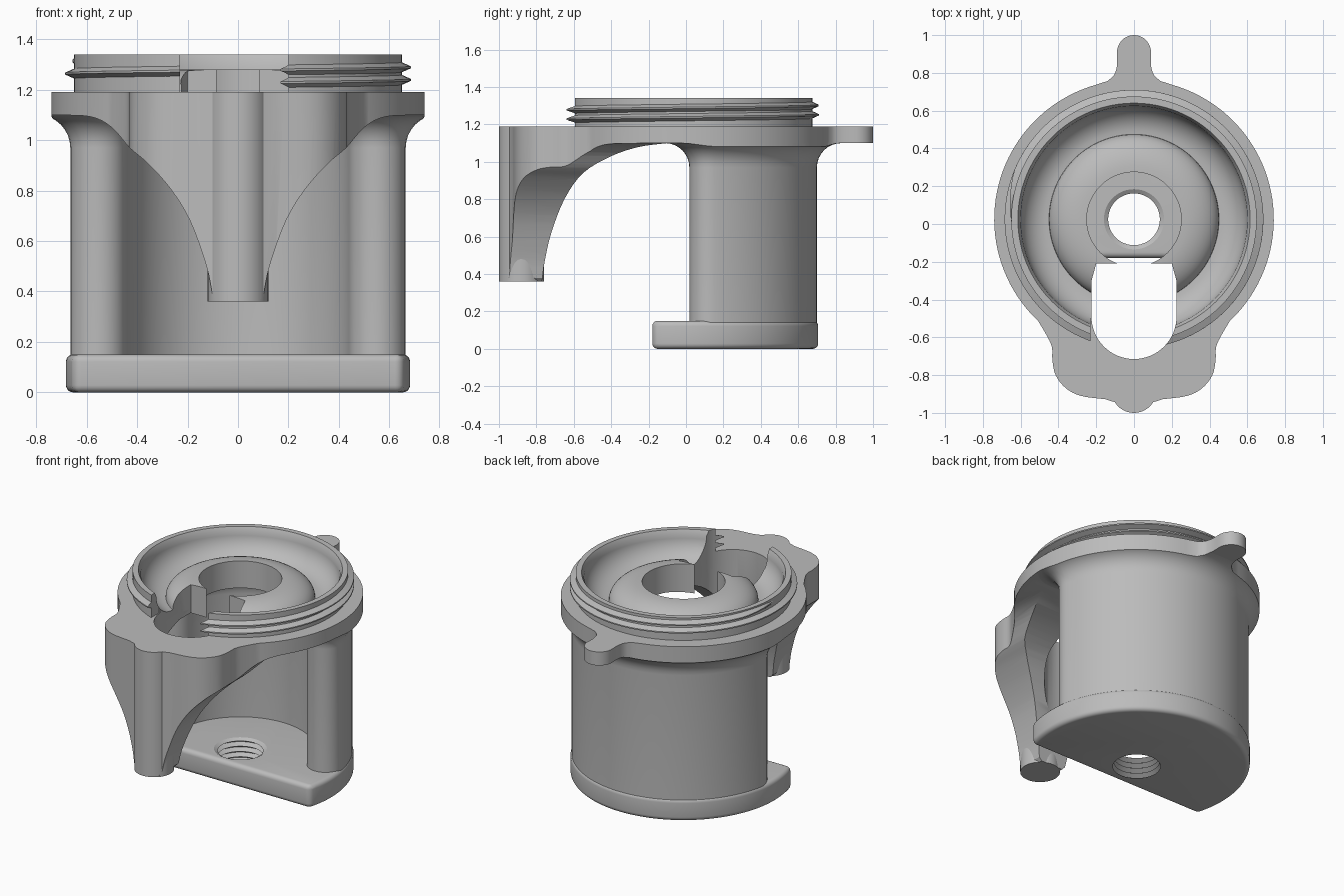
import bpy, bmesh, math
from mathutils import Vector

if "Cube" in bpy.data.objects:
    bpy.data.objects.remove(bpy.data.objects["Cube"])

CY = 0.025                      # axis of the round parts sits at (0, CY)
grey = bpy.data.materials.new("grey")
grey.diffuse_color = (0.5, 0.5, 0.5, 1)
grey.use_nodes = True
grey.node_tree.nodes["Principled BSDF"].inputs["Base Color"].default_value = grey.diffuse_color


def finish(bm, name):
    bmesh.ops.recalc_face_normals(bm, faces=bm.faces)
    me = bpy.data.meshes.new(name)
    bm.to_mesh(me)
    bm.free()
    me.materials.append(grey)
    ob = bpy.data.objects.new(name, me)
    bpy.context.collection.objects.link(ob)
    return ob


def stack(name, loops, closed=False):
    """Skin a list of equal-length closed loops; cap the ends or join them up."""
    bm = bmesh.new()
    rows = [[bm.verts.new(p) for p in lp] for lp in loops]
    n = len(rows[0])
    pairs = list(zip(rows, rows[1:])) + ([(rows[-1], rows[0])] if closed else [])
    for a, b in pairs:
        for i in range(n):
            j = (i + 1) % n
            bm.faces.new((a[i], a[j], b[j], b[i]))
    if not closed:
        bm.faces.new(rows[0])
        bm.faces.new(rows[-1])
    return finish(bm, name)


def prism(name, pts, lo, hi, axis="z"):
    place = {"z": lambda p, h: (p[0], p[1], h),
             "x": lambda p, h: (h, p[0], p[1]),
             "y": lambda p, h: (p[0], h, p[1])}[axis]
    return stack(name, [[place(p, h) for p in pts] for h in (lo, hi)])


def lathe(name, prof, closed=False, n=96, cx=0, cy=CY):
    ring = [(math.cos(2 * math.pi * i / n), math.sin(2 * math.pi * i / n)) for i in range(n)]
    return stack(name, [[(cx + r * c, cy + r * s, z) for c, s in ring] for r, z in prof], closed)


def spline(pts, k=4):
    """Smooth curve through a few points."""
    p = [Vector(q) for q in pts]
    p = [2 * p[0] - p[1]] + p + [2 * p[-1] - p[-2]]
    out = []
    for a, b, c, d in zip(p, p[1:], p[2:], p[3:]):
        for i in range(k):
            t = i / k
            out.append(tuple(0.5 * (2 * b + (c - a) * t + (2 * a - 5 * b + 4 * c - d) * t * t
                                    + (3 * b - a - 3 * c + d) * t ** 3)))
    return out + [tuple(p[-2])]


def arc(cx, cy, r, a0, a1, n):
    return [(cx + r * math.cos(math.radians(a0 + (a1 - a0) * i / n)),
             cy + r * math.sin(math.radians(a0 + (a1 - a0) * i / n))) for i in range(n + 1)]


def mirrored(half):
    return half + [(-x, y) for x, y in reversed(half) if abs(x) > 1e-4]


def apply(ob, mod):
    bpy.context.view_layer.objects.active = ob
    bpy.ops.object.modifier_apply(modifier=mod.name)


def boolean(ob, tool, op="DIFFERENCE", keep=False):
    m = ob.modifiers.new("cut", "BOOLEAN")
    m.operation, m.object, m.solver = op, tool, "EXACT"
    apply(ob, m)
    if not keep:
        bpy.data.objects.remove(tool)


# Plan outline of the flange with front lug and back tab
half = arc(0, -0.88, 0.12, -90, -32, 6)
half += spline([(0.15, -0.928), (0.28, -0.91), (0.36, -0.87), (0.415, -0.8), (0.432, -0.72),
                (0.435, -0.65), (0.465, -0.585), (0.508, -0.513)])
half += arc(0, CY, 0.74, -45.5, 74, 40)
half += spline([(0.14, 0.757), (0.105, 0.79), (0.09, 0.84), (0.09, 0.91)], 3)
half += arc(0, 0.91, 0.09, 8, 90, 7)
outline = mirrored(half)

# Flange and lug: the outline trimmed by the side and front curves
flange = prism("flange_and_lug", outline, 0.3, 1.19)
side = spline([(-0.77, 0.36), (-0.755, 0.47), (-0.72, 0.62), (-0.65, 0.8), (-0.55, 0.94),
               (-0.4, 1.03), (-0.25, 1.08), (-0.1, 1.1)])
side += [(1.2, 1.1), (1.2, 1.3), (-1.2, 1.3), (-1.2, 0.36)]
boolean(flange, prism("side_trim", side, -2, 2, "x"), "INTERSECT")
front = [(0.08, 0.36)] + spline([(0.1, 0.38), (0.125, 0.5), (0.19, 0.68), (0.27, 0.81), (0.36, 0.91),
                                 (0.43, 0.97), (0.5, 1.05), (0.58, 1.092), (0.7, 1.1)])
front += [(1.2, 1.1), (1.2, 1.25)]
boolean(flange, prism("front_trim", mirrored(front), -2, 2, "y"), "INTERSECT")
boolean(flange, lathe("seat_cut", [(0.64, 1.12), (0.64, 1.4)]))
boolean(flange, lathe("hole_cut", [(0.25, 0.9), (0.25, 1.4)]))

# Post on the front of the lug
post = lathe("lug_post", [(0.12, 0.36), (0.12, 1.185)], n=40, cy=-0.88)

# Collar ring with a rounded trough and a raised middle
trough = arc(0.45, 1.31, 0.15, 0, -90, 10)
dome = [(0.25 + 0.2 * math.cos(t), 1.16 + 0.12 * math.sin(t))
        for t in [math.pi / 2 * i / 10 for i in range(1, 11)]]
collar = lathe("collar", [(0.25, 1.115), (0.65, 1.115), (0.65, 1.34), (0.615, 1.34)] + trough + dome, True)

# Helical outer thread on the collar
loops = []
turns, steps = 1.72, 180
for i in range(steps + 1):
    t = i / steps
    a = math.radians(-78) + t * turns * 2 * math.pi
    z = 1.228 + 0.05 * turns * t
    h = 0.037 * min(1, (1 - t) * 25 + 0.05)
    loops.append([(r * math.cos(a), CY + r * math.sin(a), z + dz)
                  for r, dz in ((0.64, -0.024), (0.648 + h, -0.004), (0.648 + h, 0.004), (0.64, 0.024))])
thread = stack("collar_thread", loops)

# Open slot through collar and flange
slot = [(-0.225, -0.3), (-0.2, -0.21), (0.2, -0.21), (0.225, -0.3)] + arc(0, -0.49, 0.225, 0, -180, 32)
slot_cut = prism("slot_cut", slot, 0.2, 1.6)
notch_cut = prism("notch_cut", [(-0.23, -0.8), (0.05, -0.8), (0.05, -0.5), (-0.23, -0.5)], 1.19, 1.6)
for ob in (flange, collar, thread):
    boolean(ob, slot_cut, keep=True)
for ob in (collar, thread):
    boolean(ob, notch_cut, keep=True)
for c in (slot_cut, notch_cut):
    bpy.data.objects.remove(c)


# Body wall: C-shaped plan with round ends, flaring into the flange
def wall_loop(d, z):
    R, w, a0 = 0.5625, 0.1125 + d, 10.8
    pts = []
    for a, start in ((a0, a0 + 180), (180 - a0, 180 - a0)):
        c = math.radians(a)
        pts += arc(R * math.cos(c), CY + R * math.sin(c), w, start, start + 180, 14)
        if a == a0:
            pts += arc(0, CY, R + w, a0, 180 - a0, 60)[1:-1]
    pts += arc(0, CY, R - w, 180 - a0, a0, 60)[1:-1]
    return [(x, y, z) for x, y in pts]


levels = [(0, 0.06), (0, 0.97)]
for i in range(1, 9):
    t = math.pi / 2 * i / 8
    levels.append((0.13 * (1 - math.cos(t)), 0.97 + 0.13 * math.sin(t)))
levels.append((0.13, 1.108))
wall = stack("body_wall", [wall_loop(d, z) for d, z in levels])
boolean(wall, prism("wall_trim", outline, -0.5, 2), "INTERSECT")

# Base plate: round with a straight front, rounded edges
a = math.degrees(math.asin(0.205 / 0.682))
base = prism("base_plate", arc(0, CY, 0.682, -a, 180 + a, 90), 0, 0.15)
bev = base.modifiers.new("round", "BEVEL")
bev.width, bev.segments, bev.limit_method, bev.angle_limit = 0.045, 5, "ANGLE", math.radians(40)
apply(base, bev)

# Threaded hole in the base
zig = [(0.165, -0.05)] + [(0.165 if i % 2 else 0.137, -0.004 + 0.0175 * i) for i in range(10)] + [(0.165, 0.2)]
boolean(base, lathe("screw_cut", zig, n=48))

# Smooth shading with sharp edges kept
for ob in (flange, post, collar, thread, wall, base):
    bpy.ops.object.select_all(action="DESELECT")
    ob.select_set(True)
    bpy.context.view_layer.objects.active = ob
    bpy.ops.object.shade_smooth_by_angle(angle=math.radians(30))
